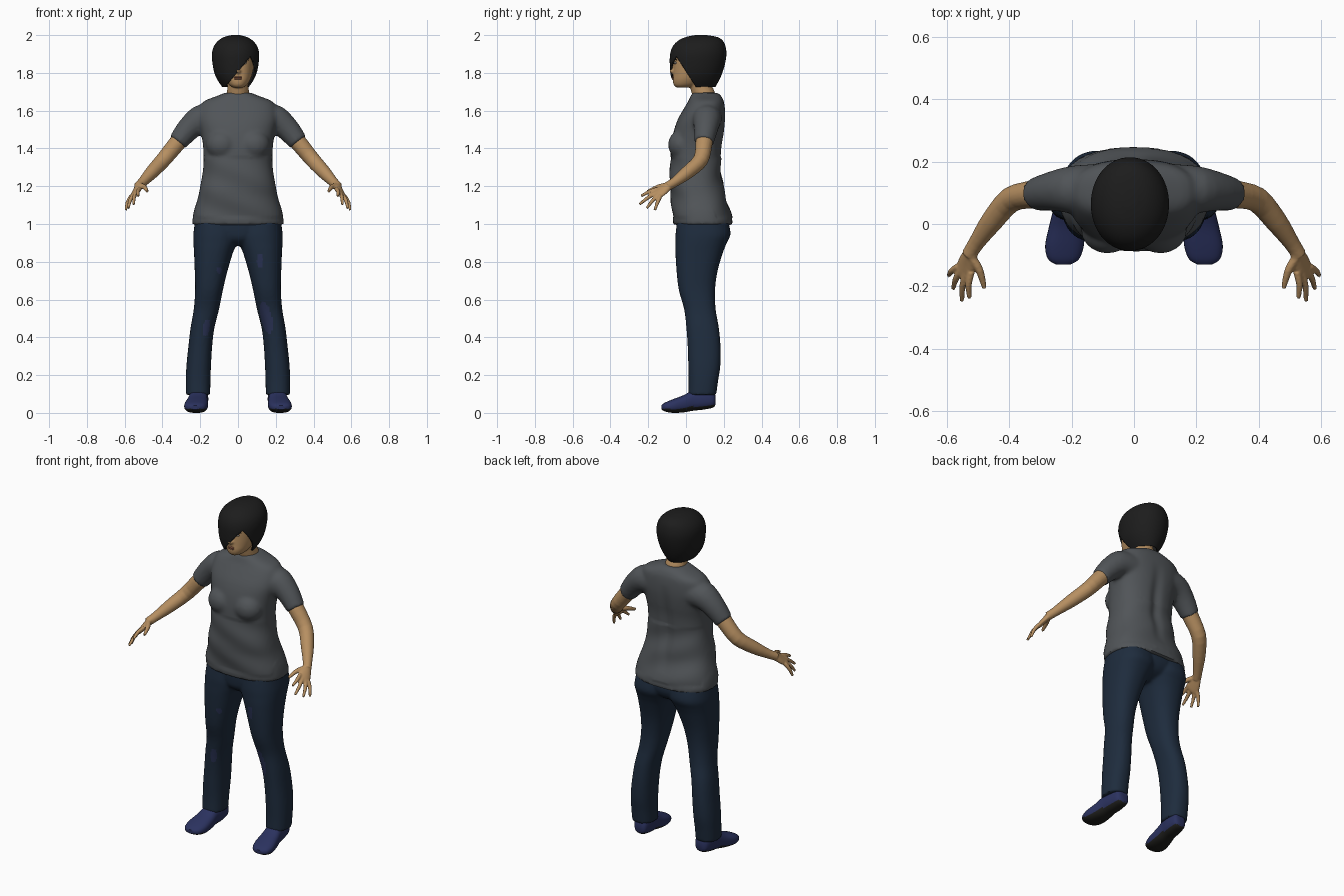
import bpy, bmesh, math
from mathutils import Vector as V

if "Cube" in bpy.data.objects:
    bpy.data.objects.remove(bpy.data.objects["Cube"])


def material(name, *rgb):
    m = bpy.data.materials.new(name)
    m.diffuse_color = (*rgb, 1)
    m.use_nodes = True
    m.node_tree.nodes["Principled BSDF"].inputs["Base Color"].default_value = m.diffuse_color
    return m


SKIN = material("skin", .47, .275, .12)
SHIRT = material("grey cotton", .082, .09, .098)
DENIM = material("dark denim", .013, .025, .047)
PATCH = material("worn denim", .022, .031, .085)
SHOE = material("blue canvas", .024, .032, .115)
SOLE = material("dark sole", .014, .014, .012)
HAIR = material("black hair", .012, .012, .012)
WHITE = material("eye white", .5, .45, .4)
LIP = material("lip", .33, .13, .075)


def ring(c, u, v, n=32, p=2.0):
    """Superellipse around c with half axes u and v."""
    out = []
    for i in range(n):
        a = math.tau * i / n
        ca, sa = math.cos(a), math.sin(a)
        out.append(V(c) + u * math.copysign(abs(ca) ** (2 / p), ca)
                   + v * math.copysign(abs(sa) ** (2 / p), sa))
    return out


def flat_ring(z, x0, x1, y0, y1, p=2.2, n=40):
    return ring(((x0 + x1) / 2, (y0 + y1) / 2, z), V(((x1 - x0) / 2, 0, 0)),
                V((0, (y1 - y0) / 2, 0)), n, p)


def loft(bm, rings, k=4, caps=(True, True)):
    """Skin rings with a smooth curve running through them."""
    rows = []
    for i in range(len(rings) - 1):
        a, b, c, d = (rings[max(0, min(len(rings) - 1, i + j))] for j in (-1, 0, 1, 2))
        for s in range(k):
            t = s / k
            rows.append([(q * 2 + (r - p) * t + (p * 2 - q * 5 + r * 4 - w) * t * t
                          + (q * 3 - p - r * 3 + w) * t ** 3) / 2 for p, q, r, w in zip(a, b, c, d)])
    rows.append(rings[-1])
    rows = [[bm.verts.new(p) for p in row] for row in rows]
    n = len(rows[0])
    for r0, r1 in zip(rows, rows[1:]):
        for i in range(n):
            bm.faces.new((r0[i], r0[(i + 1) % n], r1[(i + 1) % n], r1[i]))
    for use, row in zip(caps, (rows[0], rows[-1])):
        if use:
            bm.faces.new(row)


def tube(bm, pts, n=20):
    """Round tube through (x, y, z, radius) points."""
    rings = []
    for i, (x, y, z, r) in enumerate(pts):
        d = V(pts[min(i + 1, len(pts) - 1)][:3]) - V(pts[max(i - 1, 0)][:3])
        q = d.to_track_quat('Z', 'Y')
        rings.append(ring((x, y, z), q @ V((r, 0, 0)), q @ V((0, r, 0)), n))
    loft(bm, rings, 3)


def ball(bm, c, size):
    new = bmesh.ops.create_uvsphere(bm, u_segments=20, v_segments=12, radius=1)['verts']
    for v in new:
        v.co = V(c) + V(a * b for a, b in zip(v.co, size))


def finish(name, bm, mats, voxel=0, smooth=3):
    bmesh.ops.recalc_face_normals(bm, faces=bm.faces)
    me = bpy.data.meshes.new(name)
    bm.to_mesh(me)
    ob = bpy.data.objects.new(name, me)
    bpy.context.collection.objects.link(ob)
    if voxel:  # fuse overlapping volumes into one skin
        m = ob.modifiers.new("fuse", 'REMESH')
        m.mode, m.voxel_size = 'VOXEL', voxel
        m = ob.modifiers.new("soften", 'SMOOTH')
        m.factor, m.iterations = .5, smooth
        ev = ob.evaluated_get(bpy.context.evaluated_depsgraph_get())
        me = bpy.data.meshes.new_from_object(ev)
        ob.modifiers.clear()
        ob.data = me
    me.materials.clear()
    for m in mats:
        me.materials.append(m)
    return ob


# Shirt: torso, bust and sleeves
bm = bmesh.new()
loft(bm, [flat_ring(z, -w, w, f, b, 2.4) for z, w, f, b in (
    (.995, .243, -.068, .248), (1.06, .236, -.072, .238), (1.14, .212, -.08, .212),
    (1.2, .2, -.086, .2), (1.3, .184, -.083, .187), (1.4, .184, -.08, .19),
    (1.48, .195, -.068, .202), (1.55, .21, -.045, .208), (1.61, .205, -.012, .206),
    (1.65, .18, .012, .2), (1.68, .105, .025, .185), (1.695, .07, .035, .165))])
for s in (1, -1):
    ball(bm, (s * .085, -.02, 1.42), (.085, .075, .08))
    tube(bm, [(s * x, y, z, r) for x, y, z, r in (
        (.13, .108, 1.56, .085), (.205, .11, 1.55, .076), (.265, .105, 1.5, .063), (.32, .095, 1.432, .052))])
shirt = finish("shirt", bm, [SHIRT], .011, 4)
for v in shirt.data.vertices:  # spine groove and soft folds
    x, y, z = v.co
    if y > .1 and 1.08 < z < 1.6:
        v.co.y -= .014 * math.exp(-(x / .03) ** 2) * math.sin((z - 1.08) / .52 * math.pi)
    if 1.03 < z < 1.35 and abs(x) < .22:
        v.co.y += .004 * math.sin(z * 38 + x * 14)

# Trousers: pelvis and two legs, with worn patches on the front
bm = bmesh.new()
loft(bm, [flat_ring(z, -w, w, f, b) for z, w, f, b in (
    (.885, .05, .0, .13), (.92, .14, -.04, .2), (.97, .2, -.05, .228), (1.03, .215, -.05, .222))])
for s in (1, -1):
    loft(bm, [flat_ring(z, s * i, s * o, f, b, 2.3) for z, i, o, f, b in (
        (1.03, -.02, .225, -.045, .22), (.95, -.012, .236, -.055, .236), (.9, .004, .236, -.056, .216),
        (.85, .026, .233, -.056, .196), (.75, .056, .229, -.05, .167), (.65, .08, .227, -.038, .154),
        (.55, .1, .234, -.01, .157), (.45, .125, .251, .002, .174), (.35, .137, .263, .009, .183),
        (.25, .143, .273, .012, .182), (.17, .146, .276, .014, .17), (.095, .147, .275, .012, .16))])
trousers = finish("trousers", bm, [DENIM, PATCH], .009, 3)
for f in trousers.data.polygons:
    for x, z, rx, rz, tilt in ((.15, .505, .03, .085, -.2), (-.168, .45, .018, .045, .1),
                               (.117, .805, .017, .04, 0), (-.1, .755, .012, .018, 0)):
        dx, dz = f.center.x - x, f.center.z - z
        if f.normal.y < -.2 and ((dx - tilt * dz) / rx) ** 2 + (dz / rz) ** 2 < 1:
            f.material_index = 1

for s, side in ((1, "left"), (-1, "right")):
    # Arm, palm and fingers
    bm = bmesh.new()
    tube(bm, [(s * x, y, z, r) for x, y, z, r in (
        (.27, .105, 1.49, .045), (.325, .095, 1.425, .045), (.395, .078, 1.34, .041),
        (.455, .01, 1.275, .036), (.505, -.06, 1.222, .026), (.53, -.1, 1.198, .024))])
    across, thick = V((s * .72, .31, -.62)), V((s * .65, -.57, .5))
    loft(bm, [ring((s * x, y, z), across * a, thick * t, 20) for x, y, z, a, t in (
        (.523, -.085, 1.208, .024, .02), (.534, -.12, 1.182, .036, .017),
        (.545, -.155, 1.158, .037, .014), (.549, -.168, 1.15, .03, .01))])
    for k, tip in ((-.029, (.528, -.238, 1.148)), (-.01, (.552, -.247, 1.104)),
                   (.01, (.58, -.208, 1.084)), (.028, (.594, -.165, 1.073))):
        a = V((s * .543, -.145, 1.166)) + across * k
        b = V((s * tip[0], tip[1], tip[2]))
        mid = a.lerp(b, .5) + V((s * .006, 0, .004))
        tube(bm, [(*a, .012), (*mid, .0105), (*b, .007)], 10)
    tube(bm, [(s * x, y, z, r) for x, y, z, r in (
        (.522, -.105, 1.205, .015), (.495, -.15, 1.195, .013), (.48, -.205, 1.172, .008))], 10)
    finish(side + "_arm", bm, [SKIN], .0045, 2)

    # Ankle
    bm = bmesh.new()
    tube(bm, [(s * .208, .08, .07, .042), (s * .208, .085, .14, .042)])
    finish(side + "_ankle", bm, [SKIN])

    # Slip-on shoe with dark underside
    bm = bmesh.new()
    loft(bm, [ring((s * x, y, (a + b) / 2), V((w, 0, 0)), V((0, 0, (b - a) / 2)), 28, 2.5)
              for y, x, w, a, b in (
        (.157, .2, .022, .045, .085), (.143, .203, .04, .028, .12), (.09, .206, .049, .017, .13),
        (.04, .211, .05, .012, .122), (-.01, .216, .057, .003, .095), (-.07, .223, .062, 0, .072),
        (-.112, .226, .05, .008, .054), (-.13, .227, .024, .018, .04))])
    shoe = finish(side + "_shoe", bm, [SHOE, SOLE])
    for f in shoe.data.polygons:
        f.material_index = int(f.normal.z < -.45)

    # Eye and brow
    bm = bmesh.new()
    ball(bm, (s * .033, -.056, 1.853), (.014, .009, .0065))
    finish(side + "_eye", bm, [WHITE])
    bm = bmesh.new()
    ball(bm, (s * .033, -.0625, 1.853), (.006, .004, .006))
    tube(bm, [(s * .014, -.066, 1.868, .003), (s * .034, -.062, 1.874, .004), (s * .056, -.048, 1.868, .002)], 8)
    finish(side + "_iris_and_brow", bm, [HAIR])

# Head, nose and neck
bm = bmesh.new()
loft(bm, [flat_ring(z, -w, w, f, b, 2.15) for z, w, f, b in (
    (1.722, .025, -.05, .02), (1.735, .046, -.064, .06), (1.76, .063, -.07, .1), (1.79, .075, -.068, .14),
    (1.83, .083, -.066, .17), (1.87, .086, -.064, .18), (1.91, .084, -.06, .18),
    (1.95, .07, -.03, .16), (1.975, .03, .02, .11))])
tube(bm, [(0, -.055, 1.865, .008), (0, -.068, 1.835, .011), (0, -.074, 1.815, .014), (0, -.062, 1.8, .012)], 12)
tube(bm, [(0, .1, 1.64, .068), (0, .092, 1.69, .06), (0, .078, 1.73, .056), (0, .07, 1.79, .056)])
finish("head", bm, [SKIN], .006, 2)

# Mouth
bm = bmesh.new()
for z in (1.777, 1.769):
    ball(bm, (0, -.067, z), (.021, .008, .005))
finish("lips", bm, [LIP])

# Bobbed hair: a shell trimmed along a slanted fringe and a cheek line
bm = bmesh.new()
loft(bm, [flat_ring(z, -w - .013, w - .013, f, b, 2.05, 64) for z, w, f, b in (
    (1.725, .07, -.055, .155), (1.76, .094, -.074, .175), (1.8, .112, -.083, .192), (1.85, .122, -.086, .207),
    (1.9, .125, -.084, .214), (1.94, .115, -.07, .209), (1.97, .092, -.042, .195),
    (1.99, .06, .0, .165), (2.0, .022, .05, .11))], 5, (False, True))
cuts = [(V((-.035, 0, 1.765)), V((-.16, 0, .135))), (V((0, -.06, 1.9)), V((0, .14, .09)))]
for co, no in cuts:
    bmesh.ops.bisect_plane(bm, geom=bm.verts[:] + bm.edges[:] + bm.faces[:], plane_co=co, plane_no=no)
gone = [f for f in bm.faces if all((f.calc_center_median() - co).dot(no) < 0 for co, no in cuts)]
bmesh.ops.delete(bm, geom=gone, context='FACES')
hair = finish("hair", bm, [HAIR])
m = hair.modifiers.new("thickness", 'SOLIDIFY')
m.thickness, m.offset = .009, -1

# Smooth shading with sharp edges kept
for ob in bpy.context.collection.objects:
    ob.select_set(True)
    bpy.context.view_layer.objects.active = ob
bpy.ops.object.shade_smooth_by_angle(angle=math.radians(45))
